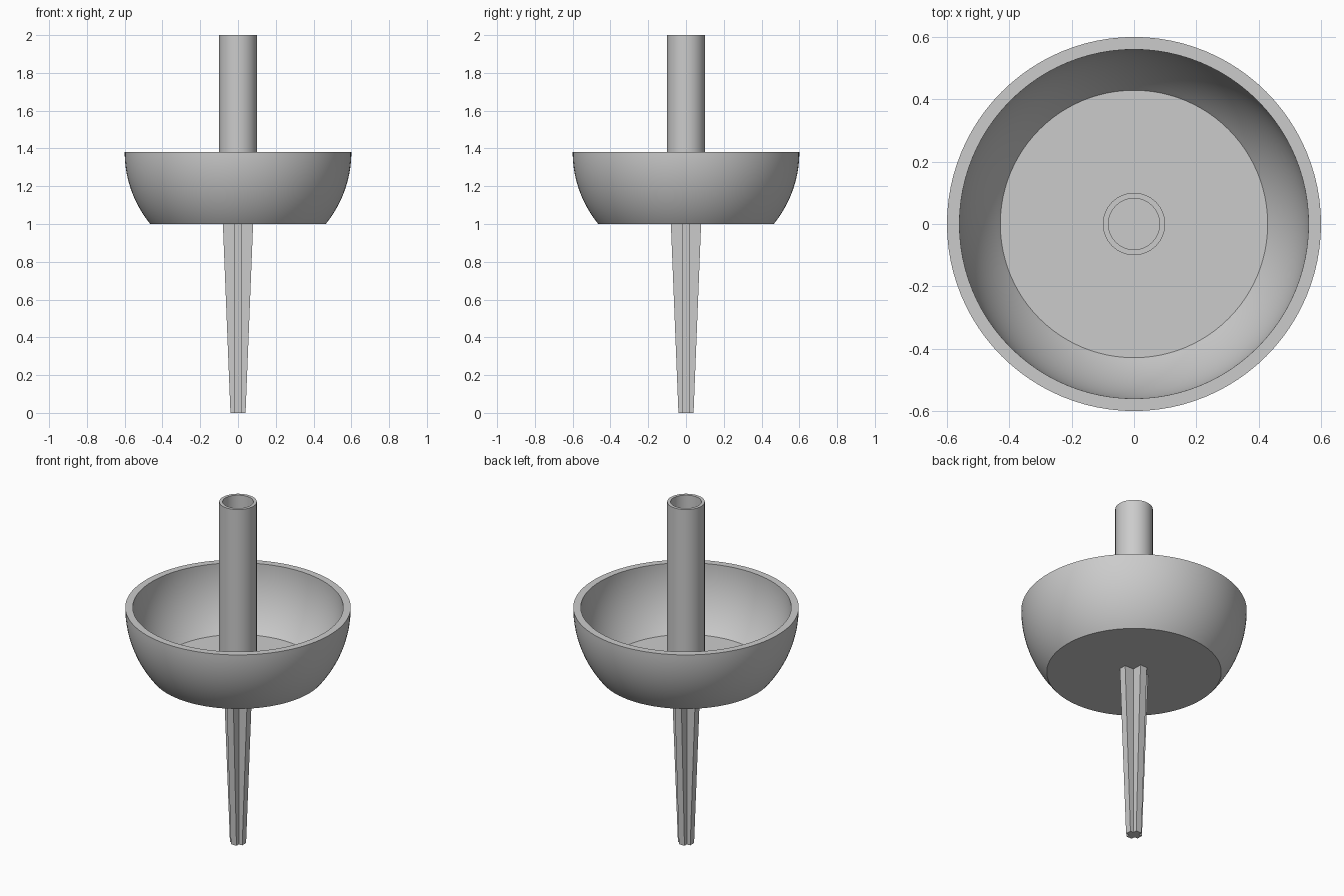
import bpy, bmesh
from math import sin, cos, pi, asin, radians

cube = bpy.data.objects.get("Cube")
if cube:
    bpy.data.objects.remove(cube, do_unlink=True)

# Single flat grey material
grey = bpy.data.materials.new("light_grey")
grey.use_nodes = True
grey.diffuse_color = (0.6, 0.6, 0.6, 1)
grey.node_tree.nodes["Principled BSDF"].inputs["Base Color"].default_value = grey.diffuse_color

RIM_Z, BASE_Z, FLOOR_Z, TOP_Z = 1.38, 1.0, 1.02, 2.0


def finish(name, bm):
    bmesh.ops.remove_doubles(bm, verts=bm.verts, dist=1e-5)
    bmesh.ops.recalc_face_normals(bm, faces=bm.faces)
    mesh = bpy.data.meshes.new(name)
    bm.to_mesh(mesh)
    bm.free()
    mesh.materials.append(grey)
    obj = bpy.data.objects.new(name, mesh)
    bpy.context.collection.objects.link(obj)
    return obj


def lathe(name, profile, steps=96):
    """Revolve (radius, height) points about the z axis."""
    bm = bmesh.new()
    verts = [bm.verts.new((r, 0, z)) for r, z in profile]
    edges = [bm.edges.new(pair) for pair in zip(verts, verts[1:])]
    bmesh.ops.spin(bm, geom=verts + edges, cent=(0, 0, 0), axis=(0, 0, 1),
                   angle=2 * pi, steps=steps, use_merge=True)
    obj = finish(name, bm)
    bpy.ops.object.select_all(action="DESELECT")
    obj.select_set(True)
    bpy.context.view_layer.objects.active = obj
    bpy.ops.object.shade_smooth_by_angle(angle=radians(30))
    return obj


def arc(radius, low_z, count=20):
    """Spherical wall from low_z up to the rim."""
    end = asin((RIM_Z - low_z) / radius)
    angles = [end * (1 - i / count) for i in range(count + 1)]
    return [(radius * cos(a), RIM_Z - radius * sin(a)) for a in angles]


# Dish: outer sphere zone, flat rim, inner sphere zone, flat floor
lathe("dish", [(0, BASE_Z)] + arc(0.6, BASE_Z) + arc(0.56, FLOOR_Z)[::-1] + [(0, FLOOR_Z)])

# Hollow tube standing on the dish floor
lathe("tube", [(0.1, FLOOR_Z), (0.1, TOP_Z), (0.082, TOP_Z), (0.082, FLOOR_Z)], 64)


# Tapered spike with a cross-shaped section
def cross(reach, half):
    points = []
    for k in range(4):
        c, s = round(cos(k * pi / 2)), round(sin(k * pi / 2))
        for x, y in ((reach, -half), (reach, half), (half, half)):
            points.append((c * x - s * y, s * x + c * y))
    return points


bm = bmesh.new()
low = [bm.verts.new((x, y, 0)) for x, y in cross(0.04, 0.018)]
high = [bm.verts.new((x, y, BASE_Z)) for x, y in cross(0.08, 0.022)]
bm.faces.new(low)
bm.faces.new(high)
for i in range(len(low)):
    j = (i + 1) % len(low)
    bm.faces.new((low[i], low[j], high[j], high[i]))
finish("spike", bm)
